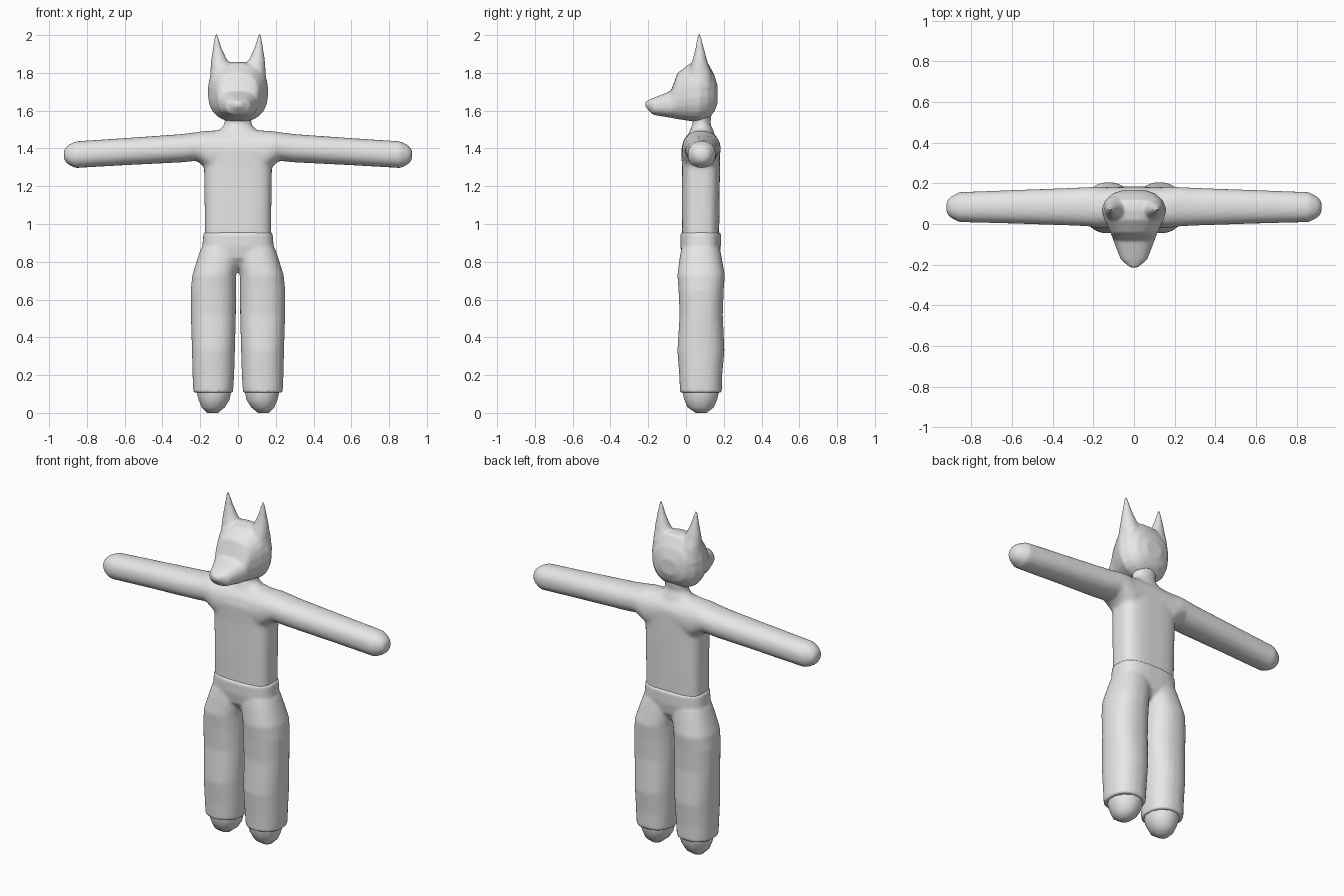
import bpy, bmesh, math
from mathutils import Vector

grey = bpy.data.materials.new("light_grey")
grey.diffuse_color = (0.8, 0.8, 0.8, 1)


def loft(bm, axis, rings, sides=24, power=2.0):
    """Closed tube along an axis; ring = (position, a0, a1, b0, b1) extents on the other two axes."""
    loops = []
    for pos, a0, a1, b0, b1 in rings:
        loop = []
        for i in range(sides):
            t = 2 * math.pi * (i + 0.5) / sides
            c, s = math.cos(t), math.sin(t)
            a = (a0 + a1) / 2 + (a1 - a0) / 2 * math.copysign(abs(c) ** (2 / power), c)
            b = (b0 + b1) / 2 + (b1 - b0) / 2 * math.copysign(abs(s) ** (2 / power), s)
            co = {"x": (pos, a, b), "y": (a, pos, b), "z": (a, b, pos)}[axis]
            loop.append(bm.verts.new(Vector(co)))
        loops.append(loop)
    for p, q in zip(loops, loops[1:]):
        for i in range(sides):
            j = (i + 1) % sides
            bm.faces.new((p[i], p[j], q[j], q[i]))
    bm.faces.new(loops[0][::-1])
    bm.faces.new(loops[-1])


def both(axis, rings):
    """Return the rings and their mirror image across x = 0."""
    if axis == "x":
        return rings, [(-r[0], *r[1:]) for r in rings]
    return rings, [(r[0], -r[2], -r[1], r[3], r[4]) for r in rings]


def finish(bm, name, voxel=0, smooth=0, angle=60):
    bmesh.ops.recalc_face_normals(bm, faces=bm.faces[:])
    mesh = bpy.data.meshes.new(name)
    bm.to_mesh(mesh)
    bm.free()
    ob = bpy.data.objects.new(name, mesh)
    bpy.context.collection.objects.link(ob)
    mesh.materials.append(grey)
    bpy.ops.object.select_all(action="DESELECT")
    ob.select_set(True)
    bpy.context.view_layer.objects.active = ob
    if voxel:  # fuse overlapping pieces into one skin
        rm = ob.modifiers.new("fuse", "REMESH")
        rm.mode, rm.voxel_size, rm.use_smooth_shade = "VOXEL", voxel, True
        sm = ob.modifiers.new("soften", "SMOOTH")
        sm.factor, sm.iterations = 0.5, smooth
        bpy.ops.object.modifier_apply(modifier="fuse")
        bpy.ops.object.modifier_apply(modifier="soften")
    bpy.ops.object.shade_smooth_by_angle(angle=math.radians(angle))
    return ob


# Torso, neck and outstretched arms
bm = bmesh.new()
loft(bm, "z", [(0.90, -.175, .175, -.02, .175), (1.1, -.177, .177, -.022, .178),
               (1.3, -.18, .18, -.022, .18), (1.4, -.20, .20, -.025, .18),
               (1.45, -.19, .19, -.005, .165), (1.485, -.16, .16, .02, .14),
               (1.495, -.12, .12, .03, .13)], power=3.2)
loft(bm, "z", [(1.44, -.13, .13, .0, .16), (1.495, -.10, .10, .02, .145),
               (1.53, -.07, .07, .035, .13), (1.62, -.08, .08, .02, .14)])
arm = [(0.0, -.02, .18, 1.32, 1.495), (.14, -.022, .182, 1.27, 1.495),
       (.18, -.02, .184, 1.305, 1.493), (.22, -.012, .182, 1.334, 1.486),
       (.30, -.008, .178, 1.326, 1.476), (.60, .002, .167, 1.311, 1.455),
       (.86, .009, .157, 1.296, 1.438), (.90, .03, .135, 1.315, 1.418),
       (.922, .05, .115, 1.34, 1.393)]
for rings in both("x", arm):
    loft(bm, "x", rings, power=2.2)
finish(bm, "body", 0.011, 6)

# Head with long muzzle and pointed ears
bm = bmesh.new()
loft(bm, "y", [(-.215, -.018, .018, 1.62, 1.648), (-.175, -.065, .065, 1.578, 1.667),
               (-.08, -.102, .102, 1.562, 1.705), (-.045, -.115, .115, 1.555, 1.80),
               (.02, -.145, .145, 1.545, 1.85), (.07, -.161, .161, 1.54, 1.86),
               (.115, -.142, .142, 1.555, 1.855), (.15, -.105, .105, 1.595, 1.79),
               (.168, -.05, .05, 1.64, 1.73)], power=2.5)
ear = [(1.72, .05, .155, .0, .14), (1.80, .04, .146, .012, .135), (1.85, .045, .144, .028, .117),
       (1.88, .063, .141, .038, .108), (1.93, .086, .133, .05, .095),
       (1.99, .105, .124, .06, .08), (2.01, .11, .119, .066, .074)]
for rings in both("z", ear):
    loft(bm, "z", rings)
finish(bm, "head", 0.008, 4)

# Trousers: hips and two loose legs
bm = bmesh.new()
loft(bm, "z", [(.77, -.16, .16, .02, .14), (.82, -.19, .19, -.02, .175),
               (.88, -.19, .19, -.03, .185), (.957, -.183, .183, -.03, .185)], power=2.8)
leg = [(.107, .026, .237, -.032, .19), (.2, .02, .241, -.036, .192), (.33, .016, .244, -.046, .204),
       (.52, .011, .25, -.034, .195), (.65, .01, .251, -.04, .2), (.73, .009, .242, -.046, .206),
       (.82, -.01, .214, -.034, .19), (.87, -.02, .197, -.025, .18)]
for rings in both("z", leg):
    loft(bm, "z", rings, power=2.3)
finish(bm, "trousers", 0.01, 4)

# Rounded feet below the hems
foot = [(0, .105, .165, .05, .11), (.03, .067, .195, .005, .15), (.07, .042, .212, -.012, .168),
        (.11, .034, .222, -.022, .178), (.18, .034, .222, -.022, .178)]
for side, rings in zip(("left", "right"), both("z", foot)):
    bm = bmesh.new()
    loft(bm, "z", rings, sides=12)
    finish(bm, side + "_foot")
